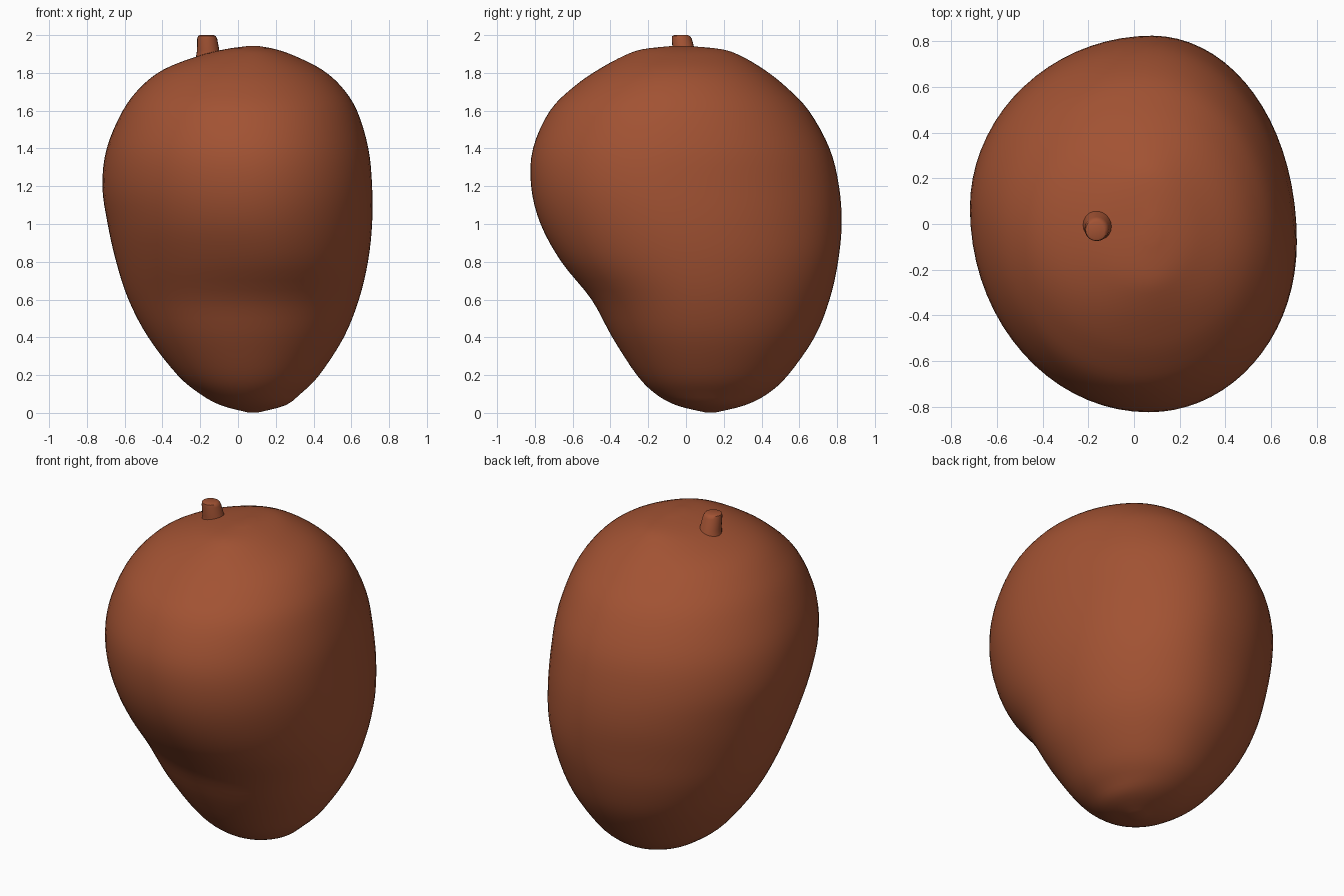
import bpy, bmesh, math
from mathutils import Vector

if "Cube" in bpy.data.objects:
    bpy.data.objects.remove(bpy.data.objects["Cube"])

skin = bpy.data.materials.new("reddish brown skin")
skin.diffuse_color = (0.36, 0.085, 0.033, 1)
skin.use_nodes = True
skin.node_tree.nodes["Principled BSDF"].inputs["Base Color"].default_value = skin.diffuse_color

SIDES, STEPS = 72, 4

# Fruit slices: z, left x, right x, front y, back y, x of front/back tips, y of left tip, y of right tip
SLICES = [
    (0.003, 0.05, 0.11, 0.10, 0.16, 0.08, 0.13, 0.13),
    (0.04, -0.09, 0.25, -0.05, 0.31, 0.08, 0.13, 0.13),
    (0.10, -0.20, 0.33, -0.16, 0.43, 0.07, 0.13, 0.12),
    (0.20, -0.32, 0.43, -0.26, 0.54, 0.07, 0.13, 0.11),
    (0.40, -0.475, 0.56, -0.39, 0.68, 0.07, 0.13, 0.09),
    (0.60, -0.58, 0.64, -0.50, 0.76, 0.08, 0.12, 0.06),
    (0.80, -0.645, 0.688, -0.66, 0.805, 0.10, 0.11, 0.01),
    (1.00, -0.69, 0.71, -0.77, 0.824, 0.08, 0.09, -0.05),
    (1.20, -0.718, 0.71, -0.82, 0.81, 0.07, 0.07, -0.10),
    (1.40, -0.695, 0.69, -0.81, 0.76, 0.06, 0.04, -0.10),
    (1.60, -0.61, 0.63, -0.72, 0.65, 0.05, 0.0, -0.09),
    (1.73, -0.51, 0.545, -0.59, 0.525, 0.05, -0.02, -0.07),
    (1.82, -0.39, 0.44, -0.46, 0.41, 0.05, -0.03, -0.05),
    (1.89, -0.21, 0.30, -0.33, 0.29, 0.06, -0.04, -0.04),
    (1.925, -0.07, 0.20, -0.23, 0.19, 0.07, -0.04, -0.04),
    (1.942, 0.05, 0.11, -0.08, 0.02, 0.08, -0.04, -0.04),
]


def catmull(a, b, c, d, t):
    return 0.5 * (2 * b + (c - a) * t + (2 * a - 5 * b + 4 * c - d) * t * t
                  + (3 * b - a - 3 * c + d) * t ** 3)


def smooth_rows(rows):
    out, n = [], len(rows)
    for i in range(n - 1):
        p = [rows[max(0, min(n - 1, i + k))] for k in (-1, 0, 1, 2)]
        for s in range(STEPS):
            out.append([catmull(*v, s / STEPS) for v in zip(*p)])
    return out + [list(rows[-1])]


def slice_ring(row):
    # Four quarter ellipses joined at the left, right, front and back tips
    z, xl, xr, yf, yb, xc, yl, yr = row
    ring = []
    for i in range(SIDES):
        a = 2 * math.pi * i / SIDES
        c, s = math.cos(a), math.sin(a)
        x = xc + c * ((xr - xc) if c > 0 else (xc - xl))
        side = yr if c > 0 else yl
        y = side + s * ((yb - side) if s > 0 else (side - yf))
        ring.append(Vector((x, y, z)))
    return ring


def loft(name, rings, angle):
    bm = bmesh.new()
    loops = [[bm.verts.new(p) for p in r] for r in rings]
    n = len(rings[0])
    for lo, hi in zip(loops, loops[1:]):
        for i in range(n):
            j = (i + 1) % n
            bm.faces.new((lo[i], lo[j], hi[j], hi[i]))
    bm.faces.new(loops[0][::-1])
    bm.faces.new(loops[-1])
    bmesh.ops.recalc_face_normals(bm, faces=bm.faces)
    mesh = bpy.data.meshes.new(name)
    bm.to_mesh(mesh)
    bm.free()
    mesh.materials.append(skin)
    obj = bpy.data.objects.new(name, mesh)
    bpy.context.collection.objects.link(obj)
    bpy.ops.object.select_all(action='DESELECT')
    obj.select_set(True)
    bpy.context.view_layer.objects.active = obj
    bpy.ops.object.shade_smooth_by_angle(angle=math.radians(angle))
    return obj


# Fruit body
loft("fruit_body", [slice_ring(r) for r in smooth_rows(SLICES)], 60)

# Stem: flared foot, slight lean, rounded rim; x, y, z, radius
STEM = [(-0.155, -0.005, 1.82, 0.085), (-0.155, -0.005, 1.89, 0.067),
        (-0.158, -0.012, 1.92, 0.059), (-0.163, -0.022, 1.98, 0.053),
        (-0.165, -0.026, 1.995, 0.047), (-0.165, -0.027, 2.0, 0.036)]
loft("stem", [[Vector((x + r * math.cos(k * math.pi / 10), y + r * math.sin(k * math.pi / 10), z))
               for k in range(20)] for x, y, z, r in STEM], 40)
